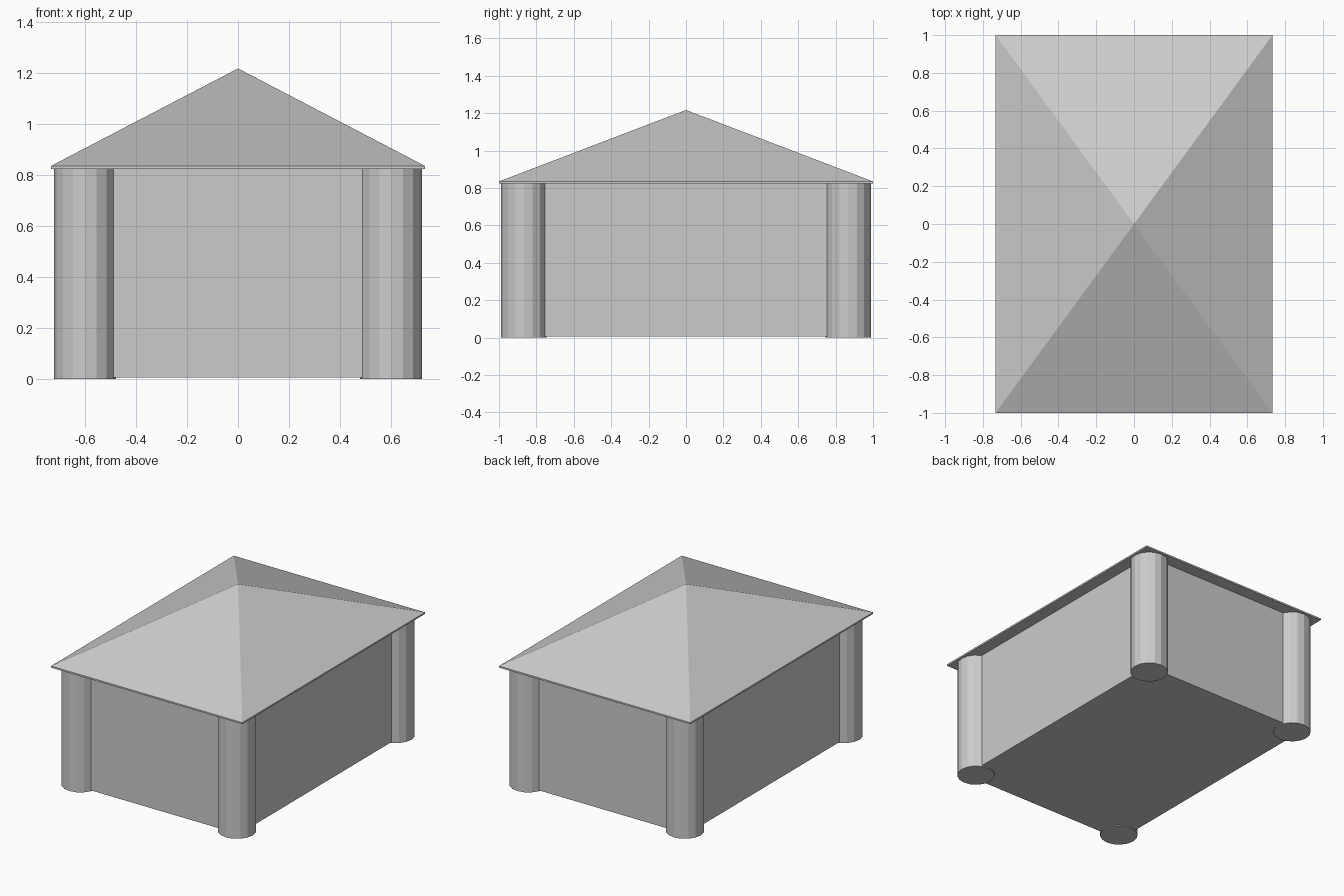
import bpy
import bmesh
from math import pi
from mathutils import Matrix

old = bpy.data.objects.get("Cube")
if old:
    bpy.data.objects.remove(old, do_unlink=True)

grey = bpy.data.materials.new("plain grey")
grey.use_nodes = True
colour = (0.6, 0.6, 0.6, 1)
grey.diffuse_color = colour
grey.node_tree.nodes["Principled BSDF"].inputs["Base Color"].default_value = colour

FLOOR, EAVE_LOW, EAVE_TOP, APEX = 0.006, 0.824, 0.835, 1.217
COLUMN_X, COLUMN_Y, RADIUS = 0.6, 0.867, 0.121
BULGE = 0.046  # walls stand this far outside the column centres
ROOF_X, ROOF_Y = 0.733, 1.0


def finish(name, bm):
    bmesh.ops.recalc_face_normals(bm, faces=bm.faces)
    mesh = bpy.data.meshes.new(name)
    bm.to_mesh(mesh)
    bm.free()
    mesh.materials.append(grey)
    obj = bpy.data.objects.new(name, mesh)
    bpy.context.collection.objects.link(obj)
    return obj


def box(bm, half_x, half_y, low, high):
    matrix = Matrix.Translation((0, 0, (low + high) / 2)) @ Matrix.Diagonal(
        (2 * half_x, 2 * half_y, high - low, 1))
    bmesh.ops.create_cube(bm, size=1, matrix=matrix)


# Closed wall block
bm = bmesh.new()
box(bm, COLUMN_X + BULGE, COLUMN_Y + BULGE, FLOOR, EAVE_LOW)
finish("walls", bm)

# Sixteen-sided corner columns, with vertices on the axes
for side, sx in (("right", -1), ("left", 1)):
    for end, sy in (("front", -1), ("back", 1)):
        bm = bmesh.new()
        place = Matrix.Translation((sx * COLUMN_X, sy * COLUMN_Y, EAVE_LOW / 2))
        bmesh.ops.create_cone(bm, cap_ends=True, segments=16, radius1=RADIUS,
                              radius2=RADIUS, depth=EAVE_LOW,
                              matrix=place @ Matrix.Rotation(pi / 2, 4, "Z"))
        finish(f"{end}_{side}_column", bm)

# Pyramid roof rising from a thin eave slab
bm = bmesh.new()
box(bm, ROOF_X, ROOF_Y, EAVE_LOW, EAVE_TOP)
bm.faces.ensure_lookup_table()
top = max(bm.faces, key=lambda f: f.calc_center_median().z)
apex = bmesh.ops.poke(bm, faces=[top])["verts"][0]
apex.co.z = APEX
finish("roof", bm)
